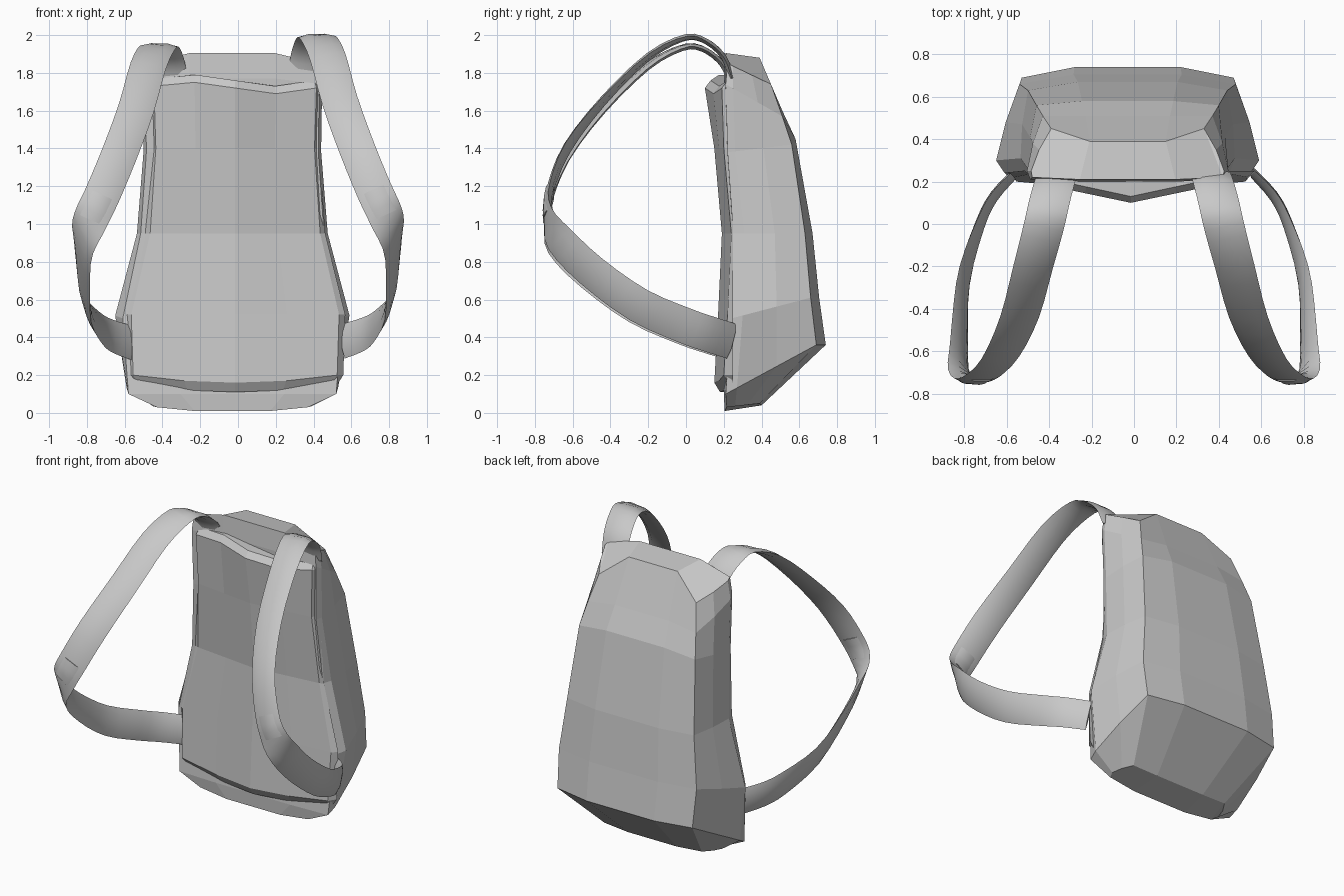
import bpy, bmesh
from mathutils import Vector

cube = bpy.data.objects.get("Cube")
if cube:
    bpy.data.objects.remove(cube)

# One plain fabric colour
FABRIC = (0.58, 0.58, 0.58, 1)
fabric = bpy.data.materials.new("grey_fabric")
fabric.use_nodes = True
fabric.diffuse_color = FABRIC
fabric.node_tree.nodes["Principled BSDF"].inputs["Base Color"].default_value = FABRIC


def loft(name, rings):
    """Skin a stack of equal rings; close both ends with strips of quads."""
    bm = bmesh.new()
    rows = [[bm.verts.new(p) for p in ring] for ring in rings]
    n = len(rows[0])
    for a, b in zip(rows, rows[1:]):
        for i in range(n):
            j = (i + 1) % n
            bm.faces.new((a[i], a[j], b[j], b[i]))
    for row in (rows[0], rows[-1]):
        for i in range(n // 2 - 1):
            bm.faces.new((row[i], row[i + 1], row[n - 2 - i], row[n - 1 - i]))
    bmesh.ops.recalc_face_normals(bm, faces=bm.faces)
    mesh = bpy.data.meshes.new(name)
    bm.to_mesh(mesh)
    bm.free()
    mesh.materials.append(fabric)
    obj = bpy.data.objects.new(name, mesh)
    bpy.context.collection.objects.link(obj)
    return obj


# Bag body: front corner x y z, side x y, back corner x y z,
# then lift of the front middle, lift and bulge of the back middle
BODY_ROWS = [
    (.40, .215, .03, .42, .26, .36, .39, .05, -.02, -.01, .01),
    (.55, .21, .10, .56, .27, .50, .69, .36, .0, .0, .05),
    (.58, .24, .50, .62, .30, .51, .66, .61, .0, .0, .045),
    (.485, .25, .95, .505, .31, .47, .63, .95, .0, .0, .04),
    (.455, .22, 1.38, .47, .26, .43, .56, 1.42, .0, .03, .02),
    (.46, .21, 1.74, .475, .25, .40, .51, 1.57, .03, .03, .0),
    (.45, .22, 1.85, .455, .25, .36, .45, 1.74, .055, .14, -.06),
]


def body_ring(xf, yf, zf, xs, ys, xb, yb, zb, lift, back_lift, bulge):
    def height(y):
        return zf + (zb - zf) * (y - yf) / (yb - yf)
    y2 = ys + (yb - ys) * .5
    x2 = (xs + xb) / 2 + .01
    front = [(xf * .5, yf - .01, zf + lift), (xf, yf, zf), (xs, ys, height(ys))]
    back = [(x2, y2, height(y2)), (xb, yb, zb),
            (xb * .5, yb + bulge, zb + back_lift)]
    left = front[::-1] + [(-x, y, z) for x, y, z in front]
    right = [(-x, y, z) for x, y, z in back] + back[::-1]
    return [(x - .03, y, z) for x, y, z in left + right]


loft("bag_body", [body_ring(*row) for row in BODY_ROWS])

# Padded back panel: half width, front y, height
PAD_ROWS = [(.51, .18, .11), (.54, .15, .16), (.55, .17, .52), (.45, .19, .95),
            (.42, .15, 1.40), (.43, .10, 1.71), (.42, .13, 1.75)]
PAD_STEPS = (-1, -.5, 0, .5, 1)
TOP_WAVE = (.02, .04, .01, -.02, .01)


def pad_ring(w, y, z):
    curve = .05
    heights = [z] * len(PAD_STEPS)
    if z > 1.5:
        curve = .09
        heights = [z + wave for wave in TOP_WAVE]
    elif z < .3:
        heights = [z + .04 * s * s for s in PAD_STEPS]
    columns = list(zip(PAD_STEPS, heights))
    front = [(s * w - .015, y + curve * abs(s), h) for s, h in columns]
    back = [(s * w * 1.06 - .015, .25, h) for s, h in reversed(columns)]
    return front + back


loft("back_pad", [pad_ring(*row) for row in PAD_ROWS])

# Shoulder strap: centre point and direction across the webbing
STRAP = [
    (.36, .24, 1.78, 1, 0, 0), (.375, .195, 1.89, 1, 0, 0),
    (.40, .1, 1.97, 1, 0, 0), (.425, -.01, 1.985, 1, 0, .05),
    (.475, -.2, 1.885, 1, -.05, .1), (.54, -.44, 1.65, 1, -.05, .2),
    (.63, -.63, 1.40, 1, -.1, .3), (.72, -.72, 1.18, .85, 0, .4),
    (.78, -.73, 1.05, .65, .1, .6), (.82, -.67, .92, .45, .3, .8),
    (.82, -.5, .75, .4, .5, .8), (.80, -.25, .57, .25, .45, .85),
    (.725, 0, .46, .1, .3, .9), (.66, .13, .415, .05, .25, .95),
    (.56, .24, .38, 0, .2, 1),
]


def smooth_path(keys, steps):
    """Catmull-Rom through (point, direction) pairs."""
    keys = [(Vector(k[:3]), Vector(k[3:])) for k in keys]
    out = []
    for i in range(len(keys) - 1):
        quad = [keys[max(0, min(len(keys) - 1, i + d))] for d in (-1, 0, 1, 2)]
        for s in range(steps):
            t = s / steps
            out.append(tuple(
                (2 * b + (c - a) * t + (2 * a - 5 * b + 4 * c - d) * t ** 2
                 + (3 * b - a - 3 * c + d) * t ** 3) / 2
                for a, b, c, d in zip(*quad)))
    return out + [keys[-1]]


def webbing(name, path, half_width, half_thick, side):
    """Sweep a thin lens section along the path."""
    rings = []
    for i, (p, across) in enumerate(path):
        tangent = path[min(i + 1, len(path) - 1)][0] - path[max(i - 1, 0)][0]
        tangent.normalize()
        w = (across - tangent * across.dot(tangent)).normalized()
        n = tangent.cross(w) * half_thick
        w = w * half_width
        low = .975 if side < 0 else 1
        ring = [p + w, p + w * .5 + n, p - w * .5 + n,
                p - w, p - w * .5 - n, p + w * .5 - n]
        rings.append([(v.x * side, v.y, v.z * low) for v in ring])
    obj = loft(name, rings)
    bpy.ops.object.select_all(action='DESELECT')
    obj.select_set(True)
    bpy.context.view_layer.objects.active = obj
    bpy.ops.object.shade_smooth_by_angle(angle=.6)


path = smooth_path(STRAP, 3)
for label, side in (("left", 1), ("right", -1)):
    webbing(label + "_shoulder_strap", path, .095, .015, side)
    # Adjuster sleeve where the strap turns back
    webbing(label + "_strap_adjuster", path[21:25], .08, .021, side)
